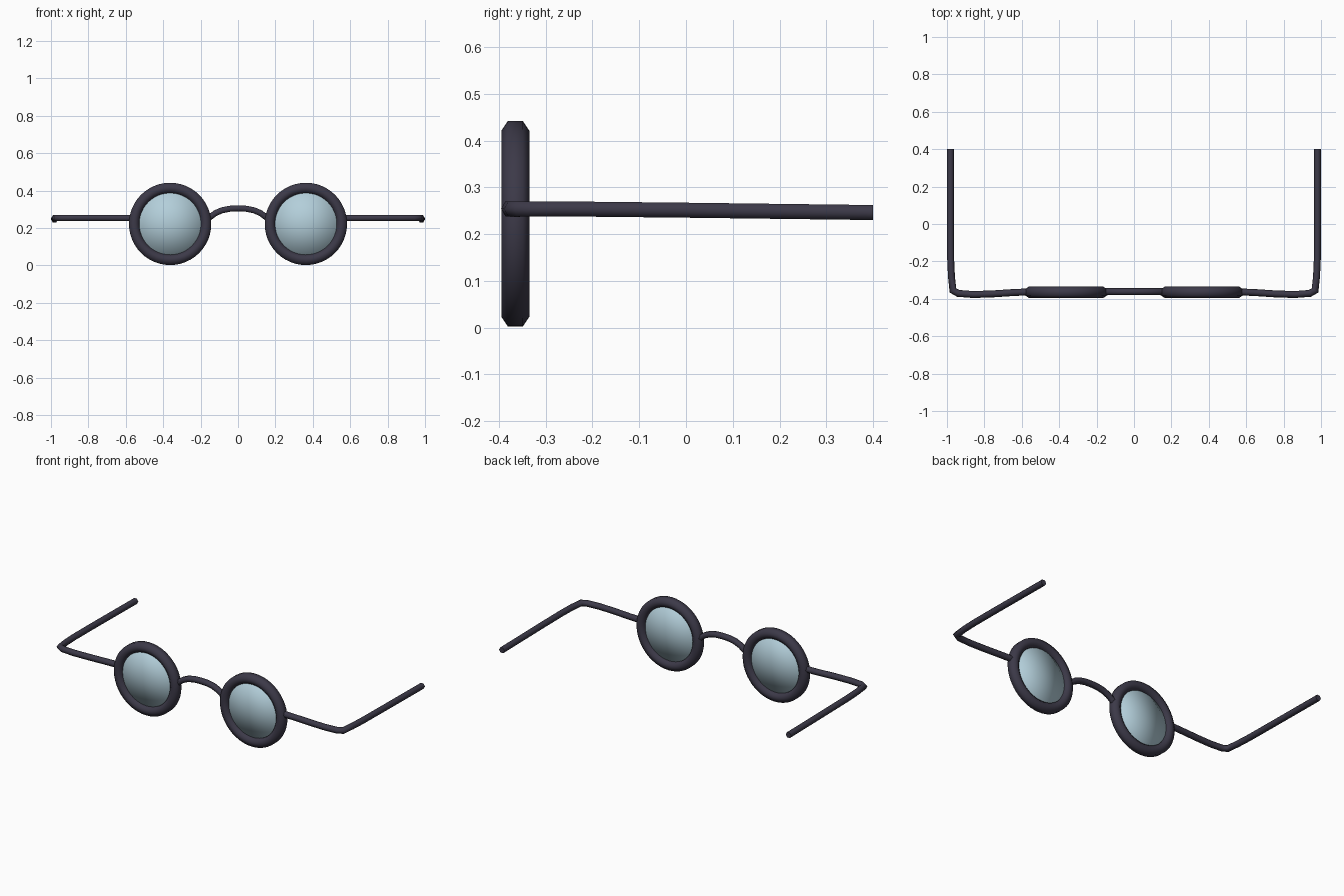
import bpy, bmesh
from math import cos, sin, pi
from mathutils import Vector

if "Cube" in bpy.data.objects:
    bpy.data.objects.remove(bpy.data.objects["Cube"])

EYE_X, EYE_Y, EYE_Z = 0.363, -0.365, 0.222


def material(name, rgb):
    m = bpy.data.materials.new(name)
    m.use_nodes = True
    m.diffuse_color = (*rgb, 1)
    m.node_tree.nodes["Principled BSDF"].inputs["Base Color"].default_value = (*rgb, 1)
    return m


frame_mat = material("dark frame", (0.045, 0.041, 0.065))
lens_mat = material("pale blue glass", (0.45, 0.62, 0.70))


def finish(name, bm, mat, sharp_angle=None):
    bmesh.ops.recalc_face_normals(bm, faces=bm.faces)
    mesh = bpy.data.meshes.new(name)
    bm.to_mesh(mesh)
    bm.free()
    mesh.materials.append(mat)
    obj = bpy.data.objects.new(name, mesh)
    bpy.context.collection.objects.link(obj)
    bpy.ops.object.select_all(action="DESELECT")
    obj.select_set(True)
    bpy.context.view_layer.objects.active = obj
    if sharp_angle:
        bpy.ops.object.shade_smooth_by_angle(angle=sharp_angle)
    else:
        bpy.ops.object.shade_smooth()
    return obj


def bridge_rings(bm, a, b):
    n = len(a)
    for i in range(n):
        j = (i + 1) % n
        bm.faces.new((a[i], a[j], b[j], b[i]))


def tube(name, path, radius=0.0185, sides=6):
    """Hexagonal rod swept along a path, with level top and bottom faces."""
    bm = bmesh.new()
    pts = [Vector(p) for p in path]
    rings = []
    for i, p in enumerate(pts):
        before = (p - pts[i - 1]).normalized() if i else Vector()
        after = (pts[i + 1] - p).normalized() if i < len(pts) - 1 else Vector()
        tangent = (before + after).normalized()
        side = tangent.cross(Vector((0, 0, 1))).normalized()
        up = side.cross(tangent)
        # widen the section across a bend so the rod keeps its thickness
        miter = 1 / max(0.6, tangent.dot(after if i == 0 else before))
        rings.append([bm.verts.new(p + radius * (side * cos(t) * miter + up * sin(t)))
                      for t in (2 * pi * k / sides for k in range(sides))])
    for a, b in zip(rings, rings[1:]):
        bridge_rings(bm, a, b)
    bm.faces.new(rings[0])
    bm.faces.new(rings[-1])
    return finish(name, bm, frame_mat, 1.1)


def rim(name, x, segments=48):
    """Ring with a chamfered section, given as radius and depth."""
    half = [(0.220, 0.016), (0.199, 0.030), (0.183, 0.030), (0.165, 0.016)]
    section = half + [(r, -d) for r, d in reversed(half)]
    bm = bmesh.new()
    rings = []
    for k in range(segments):
        t = 2 * pi * k / segments
        rings.append([bm.verts.new((x + r * cos(t), EYE_Y + d, EYE_Z + r * sin(t)))
                      for r, d in section])
    for k in range(segments):
        bridge_rings(bm, rings[k], rings[(k + 1) % segments])
    return finish(name, bm, frame_mat)


def lens(name, x, segments=48, radius=0.172, bulge=0.014, edge=0.008):
    """Thin shallow lens, softly shaded from the middle to the edge."""
    bm = bmesh.new()
    rings = [[bm.verts.new((x + radius * cos(t), EYE_Y + d, EYE_Z + radius * sin(t)))
              for t in (2 * pi * k / segments for k in range(segments))]
             for d in (-edge, edge)]
    bridge_rings(bm, *rings)
    for ring, d in zip(rings, (-bulge, bulge)):
        middle = bm.verts.new((x, EYE_Y + d, EYE_Z))
        for k in range(segments):
            bm.faces.new((ring[k], ring[(k + 1) % segments], middle))
    return finish(name, bm, lens_mat)


# Rims, lenses and side arms, left and right
arm = [(0.56, -0.363, 0.253), (0.64, -0.366, 0.253), (0.76, -0.374, 0.254),
       (0.86, -0.377, 0.254), (0.94, -0.371, 0.254), (0.968, -0.355, 0.254),
       (0.976, -0.28, 0.254), (0.98, -0.19, 0.253), (0.981, 0, 0.251),
       (0.981, 0.4, 0.246)]
for s, label in ((1, "left"), (-1, "right")):
    rim(label + "_rim", s * EYE_X)
    lens(label + "_lens", s * EYE_X)
    tube(label + "_arm", [(s * x, y, z) for x, y, z in arm])

# Arched nose bridge
arch = [(0.175, 0.235), (0.15, 0.258), (0.12, 0.28), (0.085, 0.295), (0.045, 0.303)]
tube("nose_bridge", [(-x, -0.362, z) for x, z in arch] + [(0, -0.362, 0.305)]
     + [(x, -0.362, z) for x, z in reversed(arch)])
